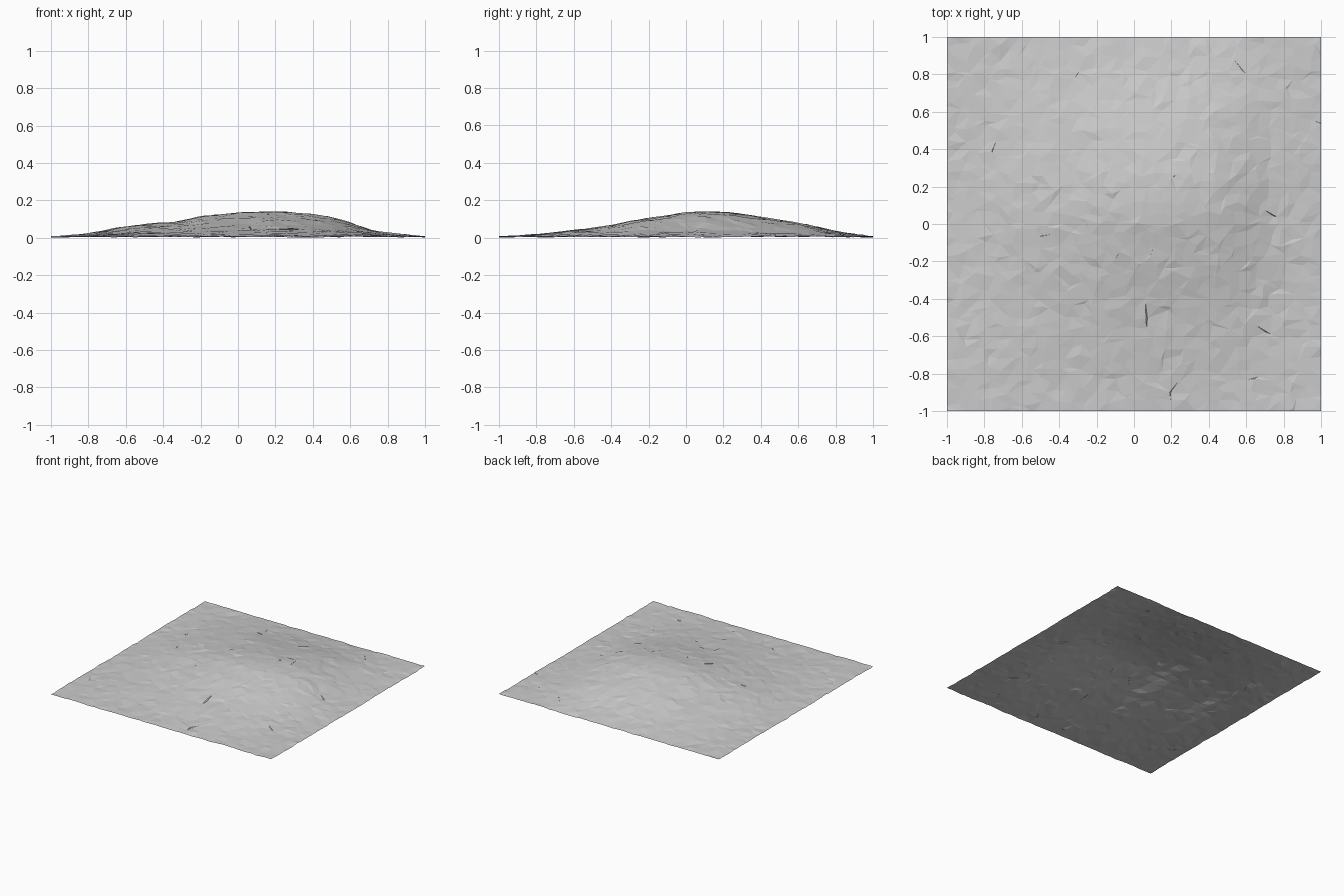
import bpy, bmesh, random
from mathutils import Vector, noise

random.seed(7)
cube = bpy.data.objects.get("Cube")
if cube:
    bpy.data.objects.remove(cube, do_unlink=True)

# One pale stone colour
stone = bpy.data.materials.new("pale_grey_stone")
stone.use_nodes = True
GREY = (0.6, 0.6, 0.6, 1)
stone.diffuse_color = GREY
stone.node_tree.nodes["Principled BSDF"].inputs["Base Color"].default_value = GREY

# Hill profiles along each axis, as (position, height)
ALONG_X = [(-1, 0), (-.8, .016), (-.6, .057), (-.45, .072), (-.32, .08), (-.2, .112),
           (0, .131), (.15, .136), (.3, .134), (.45, .118), (.6, .074), (.72, .034),
           (.85, .014), (1, 0)]
ALONG_Y = [(-1, 0), (-.8, .012), (-.6, .034), (-.4, .061), (-.2, .101), (0, .13),
           (.1, .136), (.25, .128), (.5, .092), (.7, .052), (.85, .02), (1, 0)]
PEAK = .136


def height(profile, t):
    for (a, ha), (b, hb) in zip(profile, profile[1:]):
        if t <= b:
            return ha + (hb - ha) * (t - a) / (b - a)
    return 0


def clamp(t):
    return max(-1, min(1, t))


# Irregular sheet of flat triangles
N = 36
CELL = 2 / N
bm = bmesh.new()
grid = []
for j in range(N + 1):
    row = []
    for i in range(N + 1):
        x, y = -1 + i * CELL, -1 + j * CELL
        # Rims stay straight, inner points wander
        if 0 < i < N:
            x = clamp(x + random.gauss(0, .27) * CELL)
        if 0 < j < N:
            y = clamp(y + random.gauss(0, .27) * CELL)
        z = height(ALONG_X, x) * height(ALONG_Y, y) / PEAK
        z += .009 + .003 * noise.noise(Vector((x * 4, y * 4, 0)))
        z += clamp(random.gauss(0, .4)) * .005
        row.append(bm.verts.new((x, y, max(z, 0))))
    grid.append(row)

for j in range(N):
    for i in range(N):
        a, b = grid[j][i], grid[j][i + 1]
        c, d = grid[j + 1][i + 1], grid[j + 1][i]
        # Split each cell along its shorter diagonal
        if (a.co - c.co).length < (b.co - d.co).length:
            tris = (a, b, c), (a, c, d)
        else:
            tris = (a, b, d), (b, c, d)
        for tri in tris:
            bm.faces.new(tri)

lowest = min(v.co.z for v in bm.verts)
for v in bm.verts:
    v.co.z -= lowest

mesh = bpy.data.meshes.new("terrain")
bm.to_mesh(mesh)
bm.free()
mesh.materials.append(stone)
terrain = bpy.data.objects.new("terrain", mesh)
bpy.context.collection.objects.link(terrain)
